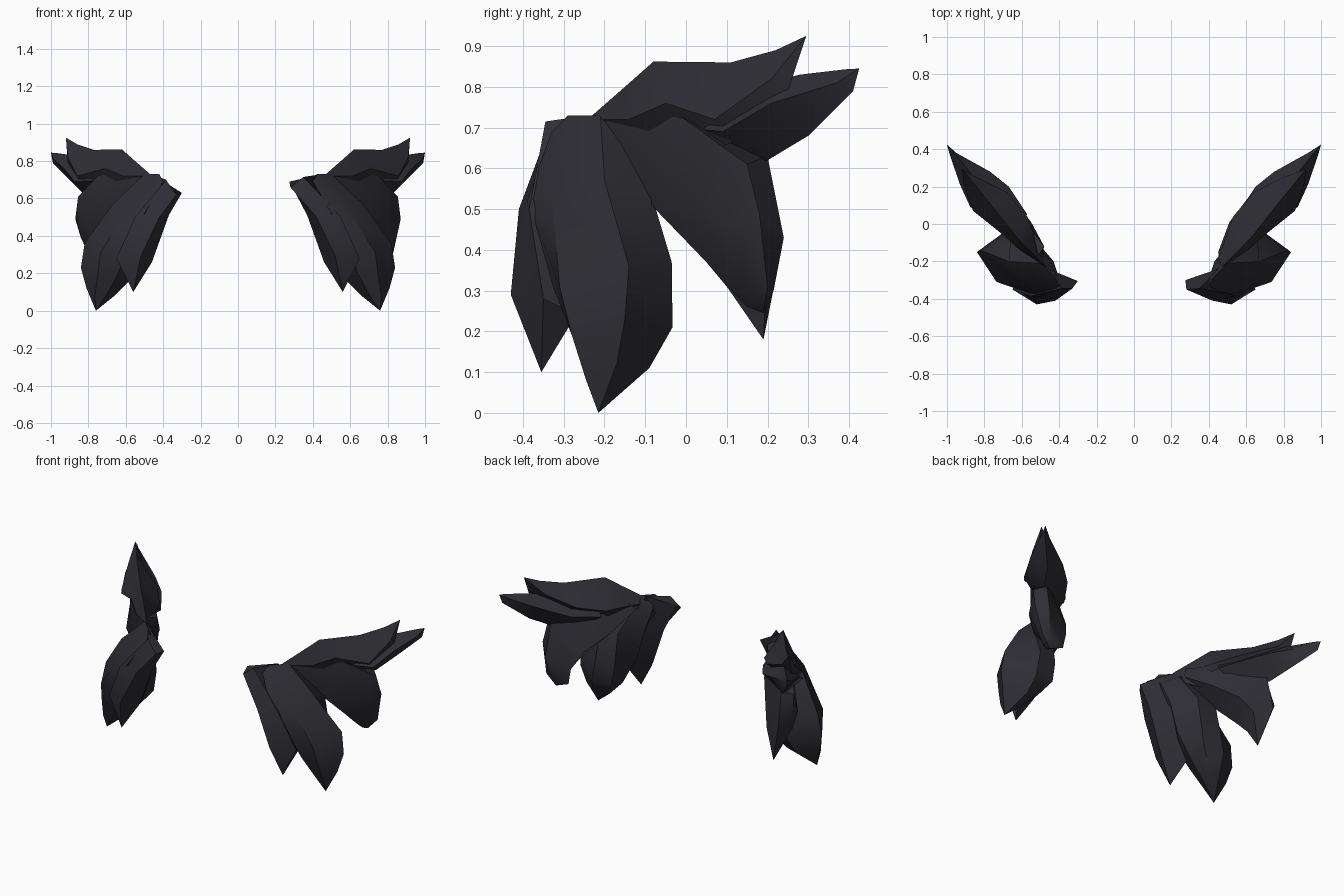
import bpy, bmesh, math

fur = bpy.data.materials.new("charcoal_fur")
fur.diffuse_color = (0.027, 0.027, 0.035, 1)


def lock(name, side, rings, tip):
    """Loft cross-sections along a fur lock and close it in a point."""
    bm = bmesh.new()
    loops = [[bm.verts.new((side * x, y, z)) for x, y, z in r] for r in rings]
    end = bm.verts.new((side * tip[0], tip[1], tip[2]))
    n = len(loops[0])
    bm.faces.new(loops[0])
    for a, b in zip(loops, loops[1:]):
        for i in range(n):
            j = (i + 1) % n
            bm.faces.new((a[i], a[j], b[j], b[i]))
    for i in range(n):
        bm.faces.new((loops[-1][i], loops[-1][(i + 1) % n], end))
    bmesh.ops.recalc_face_normals(bm, faces=bm.faces)
    me = bpy.data.meshes.new(name)
    bm.to_mesh(me)
    bm.free()
    me.materials.append(fur)
    ob = bpy.data.objects.new(name, me)
    bpy.context.collection.objects.link(ob)
    bpy.ops.object.select_all(action='DESELECT')
    ob.select_set(True)
    bpy.context.view_layer.objects.active = ob
    bpy.ops.object.shade_smooth_by_angle(angle=math.radians(40))


def slimmer(rings, amount):
    """Pull the inner ridge of every ring outwards."""
    return [r[:-1] + [(r[-1][0] + amount, r[-1][1], r[-1][2])] for r in rings]


# ring order: front edge, outer ridge, back edge, inner ridge
front_root = {
    1: [(.28, -.35, .66), (.35, -.345, .715), (.45, -.24, .73), (.275, -.30, .69)],
    -1: [(.33, -.345, .62), (.385, -.345, .70), (.46, -.24, .73), (.30, -.305, .63)],
}
front_rings = [
    [(.42, -.41, .50), (.55, -.385, .50), (.48, -.18, .48), (.37, -.31, .51)],
    [(.52, -.43, .29), (.65, -.35, .28), (.61, -.27, .24), (.46, -.32, .26)],
]
# ring order: front edge, outer ridge, side ridge, two back edges, inner ridge
lower_rings = [
    [(.40, -.33, .69), (.42, -.29, .73), (.50, -.21, .73),
     (.50, -.18, .71), (.47, -.17, .68), (.41, -.26, .66)],
    [(.50, -.39, .52), (.59, -.33, .54), (.67, -.20, .57),
     (.66, -.08, .52), (.53, -.08, .53), (.43, -.20, .52)],
    [(.60, -.33, .32), (.735, -.31, .31), (.82, -.14, .36),
     (.65, -.035, .37), (.53, -.05, .35), (.48, -.20, .35)],
    [(.64, -.28, .20), (.75, -.28, .19), (.84, -.15, .23),
     (.68, -.033, .21), (.55, -.05, .22), (.56, -.17, .18)],
    [(.70, -.24, .09), (.765, -.245, .08), (.81, -.17, .12),
     (.70, -.09, .11), (.63, -.10, .12), (.66, -.18, .08)],
]
# ring order: lower front, outer ridge, outer back, back edge, inner ridge
rear_rings = [
    [(.46, -.22, .69), (.50, -.21, .73), (.52, -.18, .74), (.48, -.12, .72), (.45, -.15, .68)],
    [(.66, -.085, .51), (.72, -.04, .61), (.745, -.01, .725), (.62, .06, .70), (.51, .01, .58)],
    [(.71, .05, .37), (.84, .09, .48), (.855, .15, .61), (.80, .20, .63), (.61, .14, .48)],
    [(.74, .10, .31), (.84, .14, .39), (.87, .18, .49), (.81, .24, .43), (.66, .20, .38)],
]
# the end of the rear lock is blunt on the right, pointed on the left
rear_end = {
    1: ([[(.76, .15, .26), (.80, .16, .28), (.83, .20, .31), (.79, .215, .30), (.68, .195, .28)]],
        (.77, .19, .245)),
    -1: ([], (.74, .19, .18)),
}
# ring order: top edge, outer ridge, bottom edge, inner ridge
top_rings = [
    [(.47, -.23, .73), (.50, -.21, .72), (.47, -.18, .66), (.45, -.18, .70)],
    [(.55, -.15, .80), (.61, -.14, .72), (.56, -.07, .60), (.48, -.10, .71)],
    [(.62, -.08, .862), (.71, -.05, .76), (.74, .02, .63), (.53, .04, .72)],
    [(.77, .11, .86), (.86, .07, .72), (.83, .13, .67), (.64, .17, .76)],
    [(.86, .22, .89), (.91, .21, .82), (.91, .25, .79), (.80, .25, .83)],
]
back_rings = [
    [(.62, .02, .76), (.68, .00, .70), (.68, .06, .60), (.55, .05, .68)],
    [(.78, .16, .80), (.875, .09, .69), (.82, .20, .62), (.65, .20, .71)],
    [(.88, .28, .83), (.93, .21, .76), (.88, .30, .68), (.75, .28, .75)],
    [(.97, .39, .843), (.985, .37, .81), (.99, .41, .79), (.93, .38, .81)],
]

# mirrored tufts, five locks each, the left one a little slimmer
for side, label, slim in ((1, "right", 0), (-1, "left", .04)):
    lock(label + "_front_lock", side, [front_root[side]] + front_rings, (.56, -.355, .10))
    lock(label + "_lower_lock", side, lower_rings, (.76, -.215, 0))
    end_rings, end_tip = rear_end[side]
    lock(label + "_rear_lock", side, slimmer(rear_rings, slim) + end_rings, end_tip)
    lock(label + "_top_spike", side, slimmer(top_rings, slim), (.92, .295, .925))
    lock(label + "_back_spike", side, slimmer(back_rings, slim / 2), (1.0, .425, .845))
